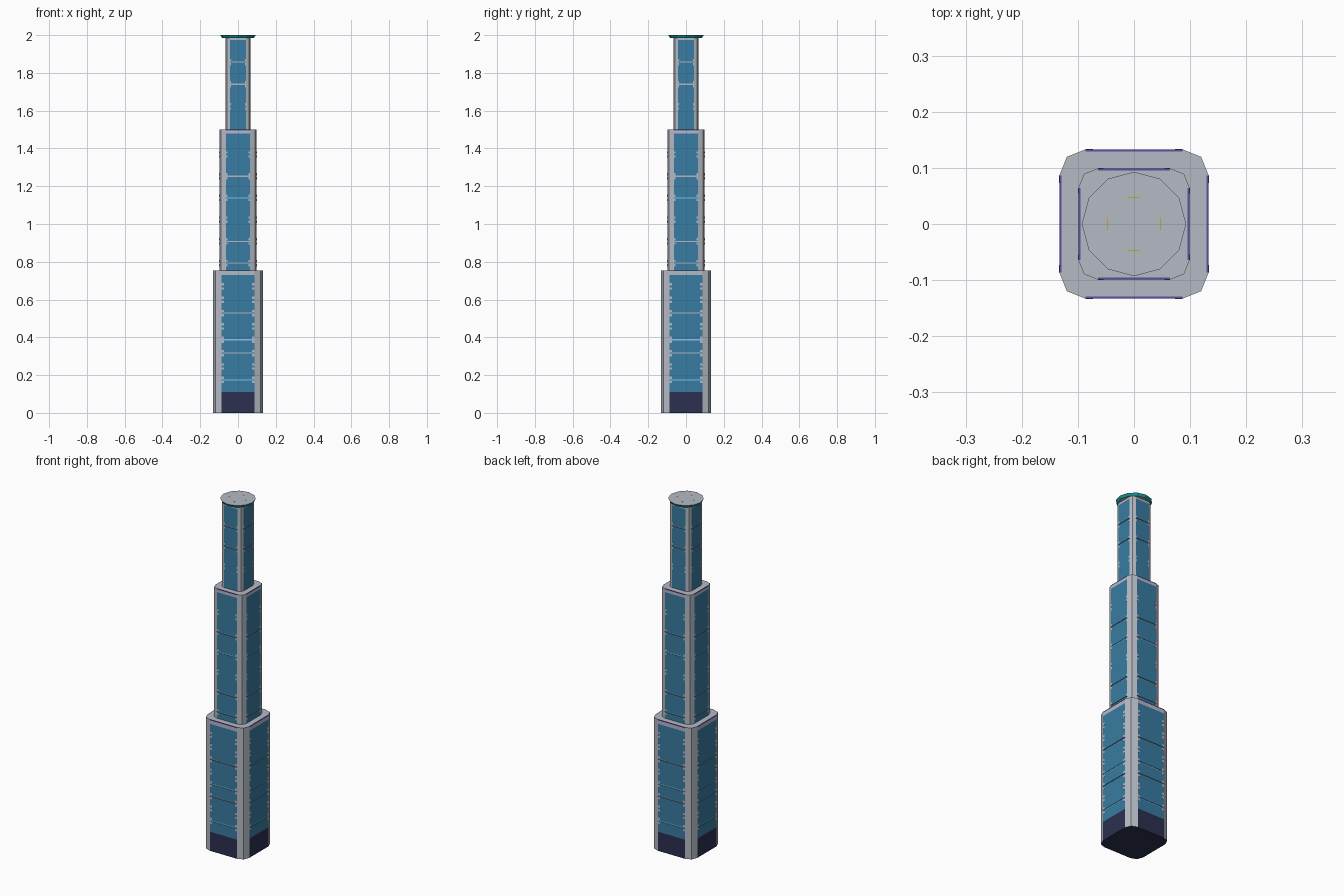
import bpy
import bmesh
from math import pi
from mathutils import Matrix

cube = bpy.data.objects.get("Cube")
if cube:
    bpy.data.objects.remove(cube, do_unlink=True)


def material(name, r, g, b):
    m = bpy.data.materials.new(name)
    m.use_nodes = True
    m.diffuse_color = (r, g, b, 1)
    m.node_tree.nodes["Principled BSDF"].inputs["Base Color"].default_value = (r, g, b, 1)
    return m


GREY = material("concrete grey", 0.46, 0.49, 0.55)
GLASS = material("blue glass", 0.04, 0.2, 0.36)
NAVY = material("dark navy", 0.025, 0.03, 0.08)
SKY = material("light blue trim", 0.25, 0.58, 0.82)
TEAL = material("teal trim", 0.01, 0.28, 0.29)
PURPLE = material("purple trim", 0.12, 0.07, 0.4)
YELLOW = material("yellow marker", 0.6, 0.4, 0.02)
DEPTH = 0.004


def finish(name, bm, mats):
    bmesh.ops.recalc_face_normals(bm, faces=bm.faces)
    mesh = bpy.data.meshes.new(name)
    bm.to_mesh(mesh)
    bm.free()
    for m in mats:
        mesh.materials.append(m)
    ob = bpy.data.objects.new(name, mesh)
    bpy.context.collection.objects.link(ob)
    return ob


def box(bm, lo, hi):
    size = [b - a for a, b in zip(lo, hi)]
    mid = [(a + b) / 2 for a, b in zip(lo, hi)]
    mat = Matrix.Translation(mid) @ Matrix.Diagonal((*size, 1))
    bmesh.ops.create_cube(bm, size=1, matrix=mat)


def plates(name, mat, half, rects, proud=0.0):
    """Plates (x0, x1, z0, z1) set on all four sides of a tier."""
    bm = bmesh.new()
    for x0, x1, z0, z1 in rects:
        box(bm, (x0, -half - proud, z0), (x1, -half + DEPTH, z1))
    geom = list(bm.verts) + list(bm.edges) + list(bm.faces)
    for k in range(1, 4):
        copy = bmesh.ops.duplicate(bm, geom=geom)["geom"]
        verts = [v for v in copy if isinstance(v, bmesh.types.BMVert)]
        bmesh.ops.rotate(bm, verts=verts, cent=(0, 0, 0),
                         matrix=Matrix.Rotation(k * pi / 2, 3, "Z"))
    return finish(name, bm, [mat])


def core(name, half, z0, z1, base):
    """Square shaft with two-step chamfered corners and shallow side recesses."""
    f = half * 0.65
    profile = [(-f, half - DEPTH), (f, half - DEPTH), (f, half), (half * 0.9, half * 0.9),
               (half, f)]
    bm = bmesh.new()
    verts = []
    for k in range(4):
        rot = Matrix.Rotation(-k * pi / 2, 3, "Z")
        for x, y in profile:
            v = bm.verts.new(rot @ Matrix.Translation((x, y, z0)).translation)
            verts.append(v)
    face = bm.faces.new(verts)
    ext = bmesh.ops.extrude_face_region(bm, geom=[face], use_keep_orig=True)["geom"]
    bmesh.ops.translate(bm, vec=(0, 0, z1 - z0),
                        verts=[v for v in ext if isinstance(v, bmesh.types.BMVert)])
    for fc in bm.faces:
        fc.material_index = int(all(v.co.z < z0 + 0.001 for v in fc.verts))
    finish(name, bm, [GREY, base])


def tier(name, half, z0, z1, glass0, glass1, first, step, trims, open_rows):
    f = half * 0.65
    core(name + "_core", half, z0, z1, NAVY if z0 == 0 else GREY)

    # Floor rows: some carry a full-width joint, all carry side notches
    rows = []
    z = first
    while z < glass1 - 0.02:
        rows.append(z)
        z += step
    joints = [rows[i] for i in open_rows]
    edges = [glass0] + [e for j in joints for e in (j - 0.003, j + 0.003)] + [glass1]
    panes = [(-f, f, a, b) for a, b in zip(edges[::2], edges[1::2])]
    plates(name + "_glass", GLASS, half, panes)
    plates(name + "_floor_trim", SKY, half - 0.002,
           [(-f, f, rows[i] - 0.003, rows[i] + 0.003) for i in trims])

    # Paired notches at the edges of the glass
    w = half * 0.1
    ticks = []
    for r in rows:
        for dz in (-0.011, 0.011):
            for s in (-1, 1):
                a, b = sorted((s * f, s * (f - w)))
                ticks.append((a, b, r + dz - 0.006, r + dz + 0.006))
    plates(name + "_edge_notches", GREY, half, ticks, 0.0006)

    # Rim above the glass
    plates(name + "_rim", GREY, half, [(-f, f, glass1, z1 - 0.005)])
    plates(name + "_rim_line", PURPLE if z1 < 1.9 else GREY, half, [(-f, f, z1 - 0.005, z1)])


tier("lower_tier", 0.133, 0, 0.755, 0.11, 0.73, 0.175, 0.0707, [0, 3], [0, 2, 3, 5])
plates("entrance_base", NAVY, 0.133, [(-0.0865, 0.0865, 0, 0.11)])
tier("middle_tier", 0.099, 0.755, 1.5, 0.755, 1.48, 0.793, 0.115, [3], [0, 1, 3, 4])
tier("upper_tier", 0.066, 1.5, 1.986, 1.5, 1.973, 1.623, 0.117, [], [1, 2])

# Roof disc with a teal rim
bm = bmesh.new()
bmesh.ops.create_cone(bm, cap_ends=True, segments=12, radius1=0.085, radius2=0.093,
                      depth=0.015, matrix=Matrix.Translation((0, 0, 1.992)))
bm.normal_update()
for fc in bm.faces:
    fc.material_index = int(abs(fc.normal.z) < 0.9)
finish("roof_disc", bm, [GREY, TEAL])

# Four thin markers on the roof
bm = bmesh.new()
for s in (-1, 1):
    c = s * 0.047
    box(bm, (-0.012, c - 0.001, 1.998), (0.012, c + 0.001, 2.0))
    box(bm, (c - 0.001, -0.012, 1.998), (c + 0.001, 0.012, 2.0))
finish("roof_markers", bm, [YELLOW])
